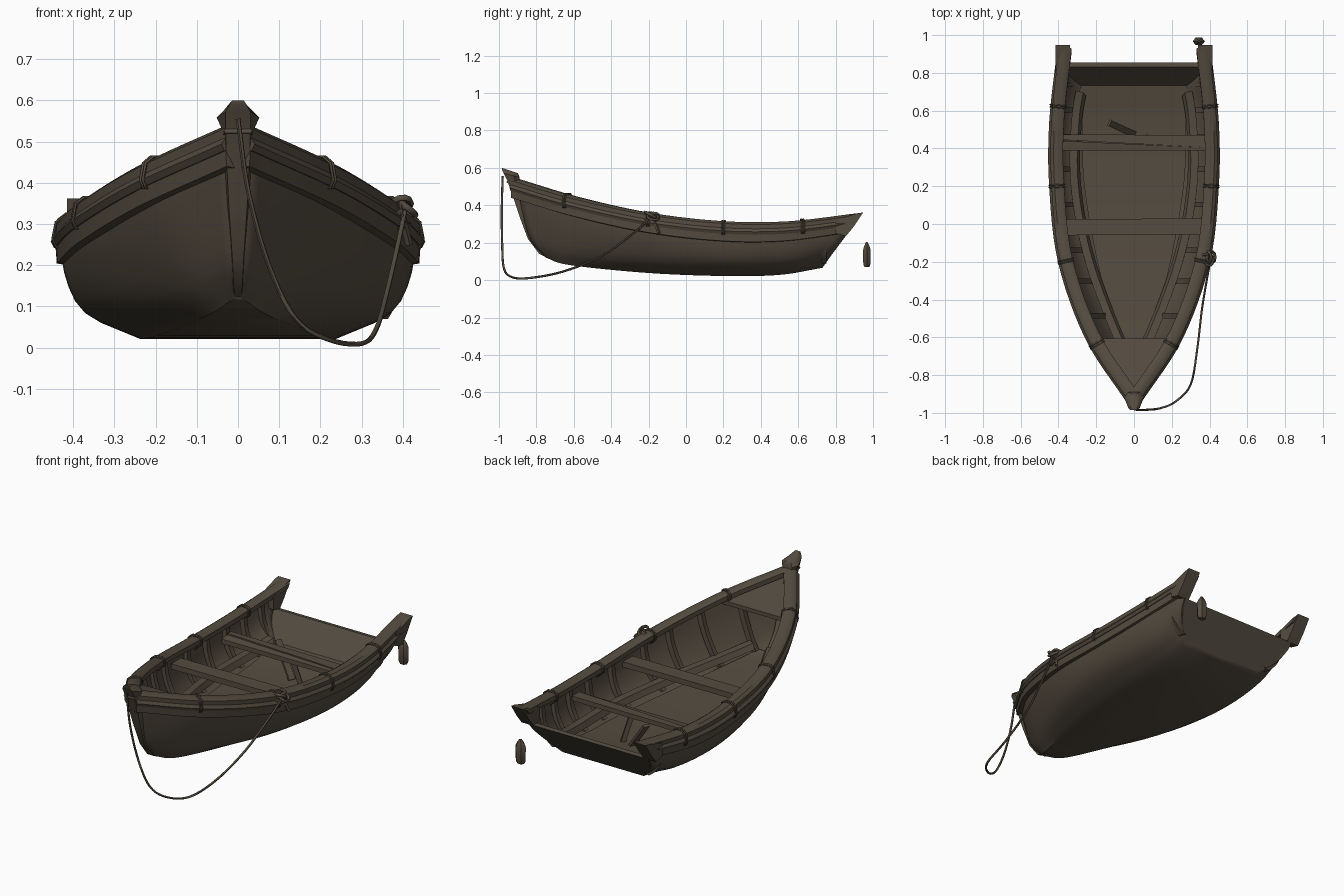
import bpy, bmesh, math
from mathutils import Vector as V

if "Cube" in bpy.data.objects:
    bpy.data.objects.remove(bpy.data.objects["Cube"])

wood = bpy.data.materials.new("dark_wood")
wood.diffuse_color = (0.09, 0.072, 0.051, 1)
wood.use_nodes = True
wood.node_tree.nodes["Principled BSDF"].inputs["Base Color"].default_value = wood.diffuse_color


def finish(ob, angle=35):
    ob.data.materials.append(wood)
    bpy.ops.object.select_all(action='DESELECT')
    bpy.context.view_layer.objects.active = ob
    ob.select_set(True)
    bpy.ops.object.shade_smooth_by_angle(angle=math.radians(angle))
    return ob


def mesh(name, verts, faces, fix=True):
    me = bpy.data.meshes.new(name)
    me.from_pydata([tuple(v) for v in verts], [], faces)
    if fix:
        bm = bmesh.new()
        bm.from_mesh(me)
        bmesh.ops.recalc_face_normals(bm, faces=bm.faces)
        bm.to_mesh(me)
        bm.free()
    ob = bpy.data.objects.new(name, me)
    bpy.context.collection.objects.link(ob)
    return finish(ob)


def loft(name, rings):
    """Closed solid through rings with equal point counts."""
    n, m = len(rings[0]), len(rings)
    faces = [(i*n+j, i*n+(j+1) % n, (i+1)*n+(j+1) % n, (i+1)*n+j)
             for i in range(m-1) for j in range(n)]
    faces += [tuple(range(n)), tuple(range((m-1)*n, m*n))]
    return mesh(name, [p for r in rings for p in r], faces)


def prism(name, pts, vec):
    return loft(name, [[V(p) for p in pts], [V(p)+V(vec) for p in pts]])


def bar(name, a, b, w, h):
    """Straight rectangular stick from a to b."""
    a, b = V(a), V(b)
    d = (b-a).normalized()
    s = d.cross(V((0, 0, 1))).normalized()
    u = s.cross(d)
    return loft(name, [[p+s*x*w/2+u*y*h/2 for x, y in ((-1, -1), (1, -1), (1, 1), (-1, 1))] for p in (a, b)])


def spline(pts, t):
    """Catmull-Rom point, t counted in control points."""
    p = [V(q) for q in pts]
    p = [2*p[0]-p[1]] + p + [2*p[-1]-p[-2]]
    i = min(int(t), len(pts)-2)
    f = t-i
    a, b, c, d = p[i:i+4]
    return 0.5*(2*b+(c-a)*f+(2*a-5*b+4*c-d)*f*f+(3*b-a-3*c+d)*f**3)


def rope(name, pts, r, cyclic=False):
    cu = bpy.data.curves.new(name, 'CURVE')
    cu.dimensions = '3D'
    cu.bevel_depth = r
    cu.bevel_resolution = 1
    sp = cu.splines.new('POLY')
    sp.points.add(len(pts)-1)
    for q, p in zip(sp.points, pts):
        q.co = (*p, 1)
    sp.use_cyclic_u = cyclic
    cu.use_fill_caps = True
    ob = bpy.data.objects.new(name, cu)
    bpy.context.collection.objects.link(ob)
    bpy.ops.object.select_all(action='DESELECT')
    bpy.context.view_layer.objects.active = ob
    ob.select_set(True)
    bpy.ops.object.convert(target='MESH')
    return finish(bpy.context.view_layer.objects.active, 60)


# hull lines of the right half, bow to stern
SHEER = [(.02, -.93, .53), (.235, -.6, .432), (.378, -.2, .345), (.425, .2, .3), (.425, .55, .3), (.385, .93, .345)]
UPPER = [(.018, -.885, .36), (.195, -.62, .29), (.358, -.2, .22), (.416, .2, .185), (.414, .55, .185), (.368, .83, .205)]
BILGE = [(.015, -.83, .21), (.13, -.63, .15), (.29, -.2, .1), (.365, .2, .085), (.36, .55, .09), (.318, .775, .13)]
CHINE = [(.01, -.75, .12), (.07, -.62, .08), (.17, -.2, .038), (.23, .2, .022), (.24, .5, .028), (.25, .73, .066)]
ROWS = [SHEER, UPPER, BILGE, CHINE]
N = 30


def section(t):
    """Smooth half section, sheer down to chine."""
    ctl = [spline(r, t) for r in ROWS]
    return [spline(ctl, 3*k/9) for k in range(10)]


def flip(p, s):
    return V((p[0]*s, p[1], p[2]))


# hull shell
verts, faces = [], []
for i in range(N+1):
    h = section(5*i/N)
    verts += [flip(p, -1) for p in h] + [V((0, h[-1].y, h[-1].z))] + h[::-1]
w = 21
for i in range(N):
    for j in range(w-1):
        faces.append((i*w+j, (i+1)*w+j, (i+1)*w+j+1, i*w+j+1))
hull = mesh("hull", verts, faces, fix=False)
sol = hull.modifiers.new("thickness", 'SOLIDIFY')
sol.thickness = .018
sol.offset = -1


def frame(line, t):
    p = spline(line, t)
    d = spline(line, min(t+.02, 5)) - spline(line, max(t-.02, 0))
    return p, V((d.y, -d.x, 0)).normalized()


def rail(name, line, sec, s, t0=0, t1=5):
    """Sweep a section along a hull line, raking the stern end."""
    rings = []
    for i in range(N+1):
        t = t0+(t1-t0)*i/N
        p, n = frame(line, t)
        rings.append([flip(p+n*a+V((0, b*.75*(t/5)**4, b)), s) for a, b in sec])
    return loft(name, rings)


RIBS = (.75, 1.3, 1.75, 2.15, 2.75, 3.25, 3.75, 4.15, 4.5)
for s, side in ((1, "right"), (-1, "left")):
    # gunwale cap, rubbing rail and wale plank
    rail("gunwale_"+side, SHEER, [(-.055, -.02), (-.055, .006), (-.04, .015), (-.005, .015), (.012, .003), (.012, -.022)], s)
    rail("rub_rail_"+side, SHEER, [(-.01, -.052), (.016, -.052), (.024, -.036), (.012, -.02), (-.01, -.02)], s)
    rail("wale_"+side, SHEER, [(-.02, -.095), (.009, -.09), (.012, -.05), (-.02, -.045)], s)
    # inner stringers
    rail("stringer_"+side, BILGE, [(-.085, .01), (-.03, .014), (-.03, .04), (-.07, .04)], s, .8, 4.6)
    # stern horn
    prism("stern_horn_"+side, [(s*.34, y, z) for y, z in
          ((.80, .25), (.855, .235), (.9, .29), (.948, .362), (.92, .358), (.80, .322))], (s*.075, 0, 0))
    # ribs
    for t in RIBS:
        h = section(t)[:8]
        pts = [flip(p-V((.014, 0, -.004)), s) for p in h] + [flip(p-V((.042, 0, -.012)), s) for p in h[::-1]]
        pts = [(p.x, h[0].y-.014, p.z) for p in pts]
        prism("rib_"+side, pts, (0, .028, 0))
    # rope lashings around the gunwale
    for t in (.88, 2.0, 3.0, 4.2):
        p, n = frame(SHEER, t)
        d = V((n.y, -n.x, 0))
        for off in (-.006, .006):
            rope("lashing_"+side, [flip(p+n*a+V((0, 0, b))+d*off, s) for a, b in
                 ((-.058, -.024), (-.058, .008), (-.04, .019), (-.004, .019), (.016, .004), (.024, -.036), (.016, -.056), (-.02, -.056))], .004, True)

# floor
rings = []
for i in range(N+1):
    p = spline(CHINE, .5+4.5*i/N)
    x, z = p.x*1.15, p.z+.048
    y = p.y+.02*i/N
    rings.append([(-x, y, z-.015), (x, y, z-.015), (x, y, z), (-x, y, z)])
loft("floor", rings)


# transom, following the raked stern
def rake(z):
    return .727+(z-.066)*.75


half = [(.362, .238), (.355, .2), (.316, .13), (.25, .066)]
outline = half + [(-x, z) for x, z in half[::-1]]
prism("transom", [(x, rake(z), z) for x, z in outline], (0, -.025, .004))

# rowing seats, the aft one split along a diagonal crack
prism("middle_seat", [(-.37, -.06, .24), (.37, -.055, .24), (.37, .03, .24), (-.37, .025, .24)], (0, 0, .03))
prism("aft_seat_rear", [(-.375, .445, .22), (.375, .405, .22), (.375, .47, .22), (-.375, .475, .22)], (0, 0, .025))
prism("aft_seat_front", [(-.375, .39, .21), (.375, .39, .21), (.375, .405, .215), (-.375, .44, .215)], (0, 0, .025))
bar("broken_plank", (-.13, .535, .24), (0, .475, .075), .035, .015)
bar("seat_post", (.07, .46, .06), (.03, .43, .225), .025, .025)

# bow seat
prism("bow_seat", [(-.2, -.605, .395), (.2, -.605, .395), (.125, -.74, .43), (0, -.9, .475), (-.125, -.74, .43)], (0, 0, .022))

# stem post with flared, pointed head: front y, back y, front z, back z, front and mid half width
stem = [(-.70, -.62, .10, .09, .008, .010), (-.785, -.72, .14, .14, .010, .013), (-.845, -.79, .22, .22, .014, .018),
        (-.89, -.84, .34, .34, .022, .027), (-.93, -.87, .46, .46, .028, .034), (-.955, -.89, .53, .525, .03, .037),
        (-.975, -.89, .572, .55, .03, .052), (-.985, -.895, .59, .565, .02, .036), (-.985, -.90, .60, .572, .014, .026)]
loft("stem_post", [[(-a, f, zf), (a, f, zf), (b, f*.35+k*.65, zf*.35+zb*.65), (b*.6, k, zb), (-b*.6, k, zb), (-b, f*.35+k*.65, zf*.35+zb*.65)]
                   for f, k, zf, zb, a, b in stem])

# mooring rope and its loop round the stem
path = [(0, -.98, .555), (.025, -.985, .38), (.075, -.983, .2), (.14, -.975, .07), (.22, -.94, .02), (.3, -.85, .01),
        (.335, -.66, .045), (.36, -.45, .13), (.39, -.27, .26), (.405, -.19, .335)]
rope("mooring_rope", [spline(path, 9*i/45) for i in range(46)], .006)
rope("stem_loop", [(-.03, -.955, .525), (.03, -.955, .525), (.038, -.89, .515), (-.038, -.89, .515)], .006, True)

# rope knot on the right gunwale
for k in range(4):
    c = V((.375+.011*k, -.19+.014*(k % 2), .338+.005*(k % 3)))
    rope("knot", [c+V((.022*math.cos(a), .03*math.sin(a), .016*math.sin(a+k*1.5)))
                  for a in [i*math.tau/10 for i in range(10)]], .008, True)
bar("knot_end", (.395, -.17, .33), (.415, -.145, .25), .014, .012)

# loose wooden fender behind the stern
shard = [(.07, .018), (.085, .026), (.16, .028), (.185, .018), (.203, .006)]
loft("fender", [[(.343+r*1.15*math.cos(i*math.tau/6), .967+r*.85*math.sin(i*math.tau/6), z) for i in range(6)] for z, r in shard])
